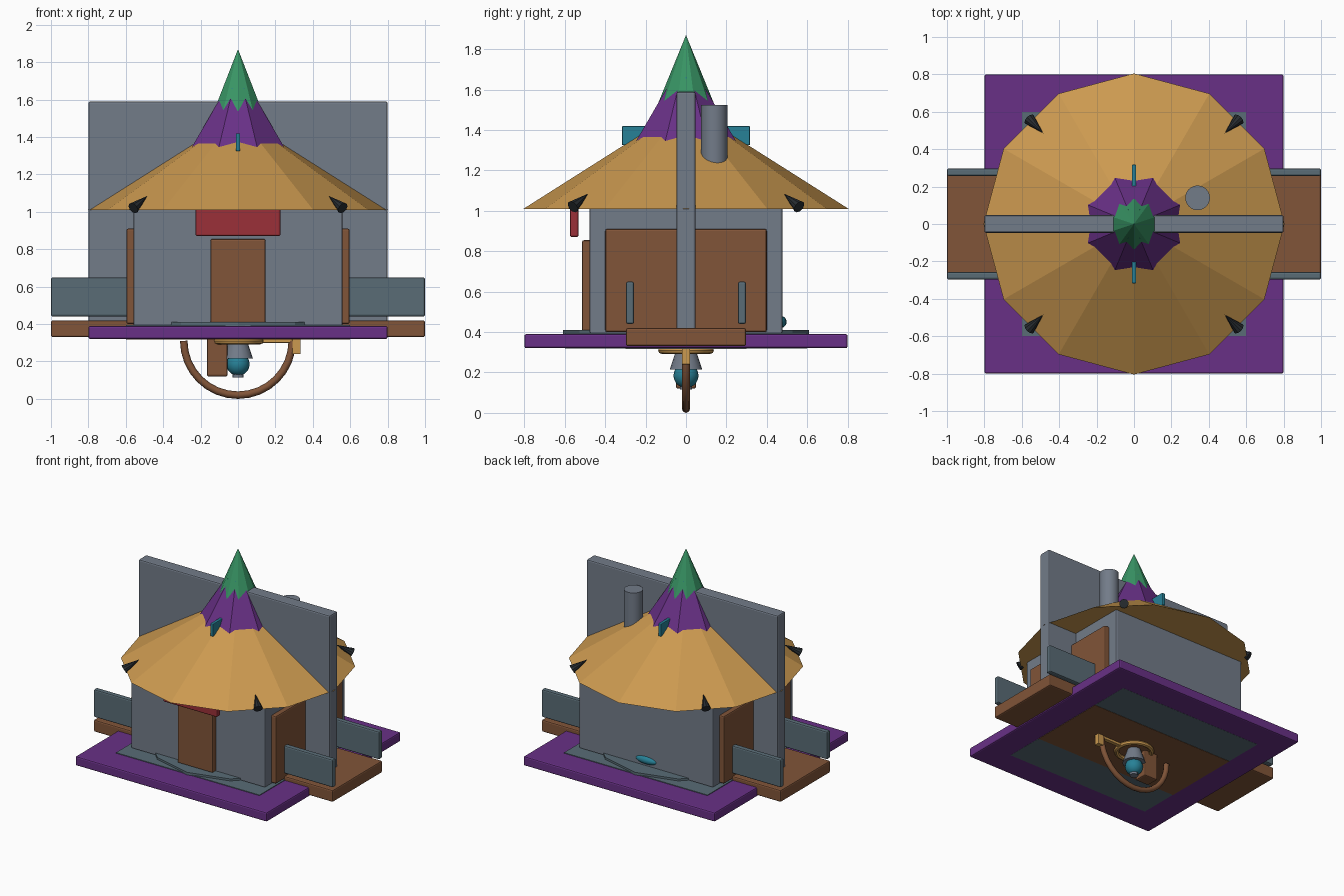
import bpy, math
from mathutils import Vector

if "Cube" in bpy.data.objects:
    bpy.data.objects.remove(bpy.data.objects["Cube"])

COLORS = {
    "purple": (0.14, 0.03, 0.24), "straw": (0.60, 0.32, 0.08), "wood": (0.22, 0.09, 0.04),
    "stone": (0.17, 0.20, 0.25), "slate": (0.10, 0.15, 0.18), "green": (0.04, 0.30, 0.13),
    "teal": (0.02, 0.22, 0.31), "red": (0.33, 0.03, 0.04), "dark": (0.02, 0.025, 0.03),
}
MATS = {}
for key, rgb in COLORS.items():
    MATS[key] = bpy.data.materials.new(key)
    MATS[key].diffuse_color = (*rgb, 1)


def finish(name, mat, smooth=False):
    ob = bpy.context.object
    ob.name = name
    ob.data.name = name
    ob.data.materials.append(MATS[mat])
    if smooth:
        bpy.ops.object.shade_smooth_by_angle()
    return ob


def box(name, mat, x, y, z, bevel=0.01):
    """Box from (min, max) ranges, with softened edges."""
    mid = [(a + b) / 2 for a, b in (x, y, z)]
    bpy.ops.mesh.primitive_cube_add(size=1, location=mid)
    ob = finish(name, mat)
    for v in ob.data.vertices:
        v.co = [c * (b - a) for c, (a, b) in zip(v.co, (x, y, z))]
    if bevel:
        mod = ob.modifiers.new("bevel", "BEVEL")
        mod.width = bevel
        mod.segments = 2
    return ob


def cone(name, mat, sides, r1, r2, z0, z1, x=0, y=0, turn=0, smooth=False):
    bpy.ops.mesh.primitive_cone_add(vertices=sides, radius1=r1, radius2=r2, depth=z1 - z0,
                                    location=(x, y, (z0 + z1) / 2), rotation=(0, 0, turn))
    return finish(name, mat, smooth)


def ball(name, mat, loc, radii):
    bpy.ops.mesh.primitive_uv_sphere_add(segments=16, ring_count=10, radius=1, location=loc)
    bpy.context.object.scale = radii
    return finish(name, mat, True)


# Floating base and floor
box("platform", "purple", (-0.8, 0.8), (-0.8, 0.8), (0.32, 0.39))
box("floor_plate", "slate", (-0.6, 0.6), (-0.6, 0.6), (0.319, 0.395), 0)
box("floor_underside", "wood", (-0.6, 0.6), (-0.3, 0.3), (0.317, 0.35), 0)
cone("floor_disc", "slate", 12, 0.61, 0.61, 0.39, 0.41)

# House body and the upright slab that runs through it
box("house_body", "stone", (-0.56, 0.56), (-0.477, 0.477), (0.39, 1.02))
box("centre_slab", "stone", (-0.8, 0.8), (-0.047, 0.047), (0.33, 1.59))
box("front_door", "wood", (-0.148, 0.148), (-0.515, -0.46), (0.405, 0.855))
box("awning", "red", (-0.227, 0.227), (-0.575, -0.532), (0.87, 1.06))
ball("back_knob", "teal", (0, 0.468, 0.45), (0.09, 0.03, 0.03))

# Side walkway, panels and railings
box("walkway", "wood", (-1, 1), (-0.297, 0.297), (0.33, 0.42))
for sx, side in ((-1, "left"), (1, "right")):
    box(side + "_panel", "wood", sorted((sx * 0.54, sx * 0.597)), (-0.4, 0.4), (0.4, 0.91))
    for sy, end in ((-1, "front"), (1, "back")):
        box(f"{side}_{end}_railing", "slate", sorted((sx * 0.57, sx)),
            sorted((sy * 0.257, sy * 0.297)), (0.44, 0.65))

# Layered roof
cone("main_roof", "straw", 12, 0.805, 0, 1.01, 1.52)
cone("middle_roof", "purple", 8, 0.29, 0, 1.31, 1.77, turn=math.pi / 8)
cone("roof_tip", "green", 10, 0.135, 0, 1.54, 1.87)
cone("tip_band", "teal", 16, 0.086, 0.083, 1.64, 1.66)
box("ridge_fin", "teal", (-0.012, 0.012), (-0.317, 0.317), (1.325, 1.42), 0.005)
cone("chimney", "stone", 24, 0.066, 0.066, 1.2, 1.525, 0.34, 0.14, smooth=True)

# Dark rafter spikes at the eaves
for sx in (-1, 1):
    for sy in (-1, 1):
        low, high = Vector((sx * 0.56, sy * 0.56, 1.02)), Vector((sx * 0.485, sy * 0.485, 1.085))
        spike = cone("eave_spike", "dark", 10, 0.032, 0, 0, (high - low).length)
        spike.location = (low + high) / 2
        spike.rotation_euler = (high - low).to_track_quat("Z", "Y").to_euler()

# Hanging lantern and hoop under the base
box("lantern_block", "wood", (-0.167, -0.055), (-0.05, 0.05), (0.12, 0.33))
bpy.ops.mesh.primitive_torus_add(major_segments=24, minor_segments=8, major_radius=0.12,
                                 minor_radius=0.018, location=(0, 0, 0.31))
finish("lantern_ring", "straw", True)
box("bracket_arm", "straw", (0.1, 0.335), (-0.015, 0.015), (0.3, 0.325), 0.003)
box("bracket_end", "straw", (0.29, 0.335), (-0.02, 0.02), (0.24, 0.32), 0.003)
cone("lantern_shade", "stone", 16, 0.08, 0.045, 0.215, 0.32, smooth=True)
ball("lantern_globe", "teal", (0, 0, 0.185), (0.062, 0.062, 0.062))
cone("lantern_foot", "stone", 12, 0.03, 0.03, 0.115, 0.15, smooth=True)

curve = bpy.data.curves.new("hoop", "CURVE")
curve.dimensions = "3D"
curve.bevel_depth = 0.02
curve.bevel_resolution = 2
spline = curve.splines.new("POLY")
spline.points.add(16)
for i, p in enumerate(spline.points):
    a = math.pi + math.pi * i / 16
    p.co = (0.29 * math.cos(a), 0, 0.31 + 0.29 * math.sin(a), 1)
curve.materials.append(MATS["wood"])
bpy.context.collection.objects.link(bpy.data.objects.new("hoop", curve))

for m in bpy.data.materials:
    if m.users and not m.is_grease_pencil:
        m.use_nodes = True
        m.node_tree.nodes["Principled BSDF"].inputs["Base Color"].default_value = m.diffuse_color
